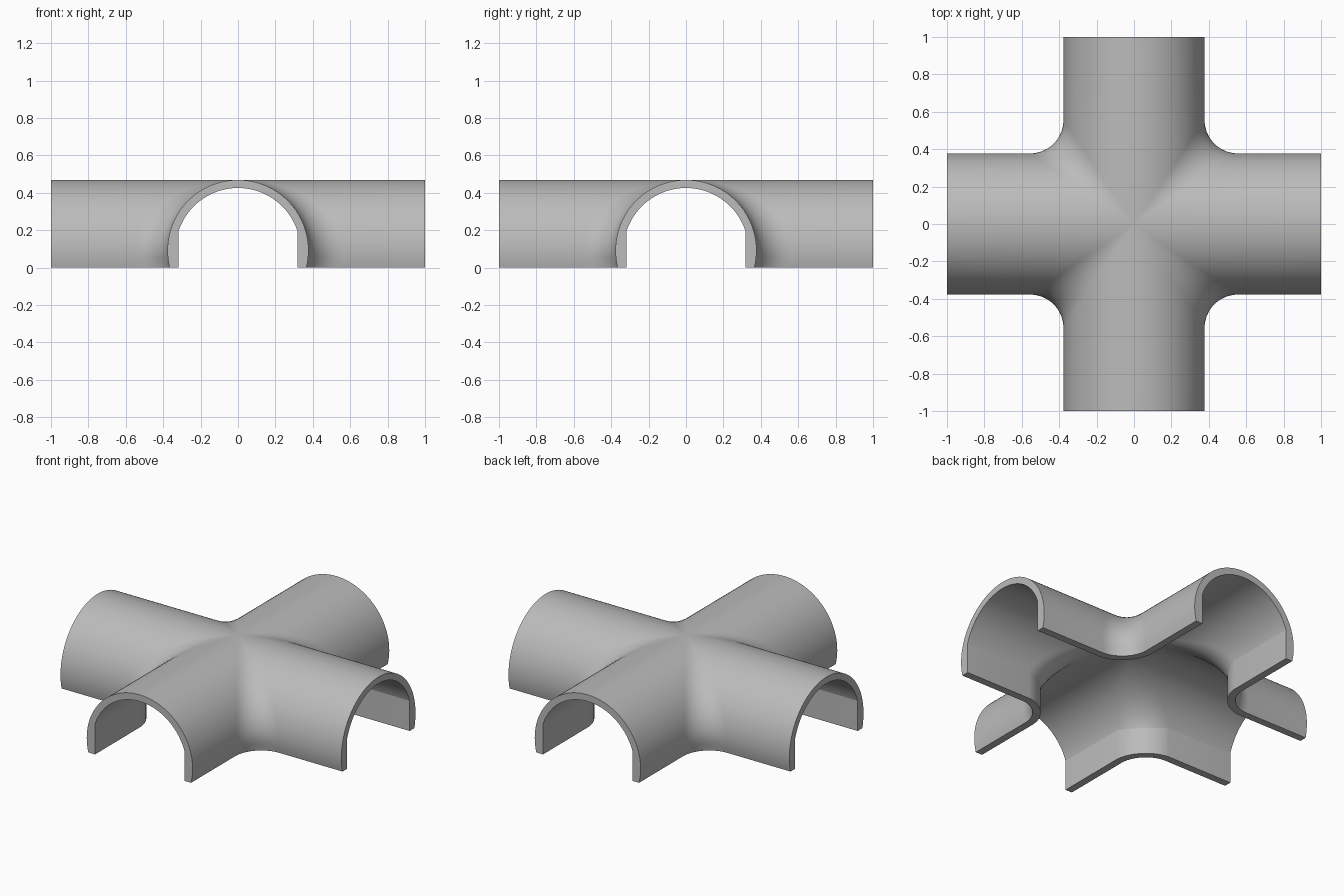
import bpy, bmesh
from math import sin, cos, asin, acos, pi
from mathutils import Vector

if "Cube" in bpy.data.objects:
    bpy.data.objects.remove(bpy.data.objects["Cube"])

ZC = 0.092        # height of the arm axes
R_OUT = 0.377     # outer vault radius
R_IN = 0.334      # inner vault radius
WALL = 0.318      # half width of the straight inner walls
FILLET = 0.18     # rounding radius between neighbouring arms
ROWS, ARC = 30, 14


def row(radius, theta):
    """One strand of a quadrant: arm end, rounded corner, next arm end."""
    c, s = cos(theta), sin(theta)
    reach = R_OUT + FILLET
    ball = reach - radius
    centre = Vector((reach * c, reach * c, ZC + reach * s))
    u, v = Vector((c, 0, s)), Vector((0, c, s))
    phi = acos(min(1, s * s))
    pts = [Vector((radius * c, 1, ZC + radius * s))]
    for i in range(ARC + 1):
        t = i / ARC
        if phi < 1e-5:
            d = u
        else:
            d = (u * sin((1 - t) * phi) + v * sin(t * phi)) / sin(phi)
        pts.append(centre - ball * d)
    pts.append(Vector((1, radius * c, ZC + radius * s)))
    return pts


def flat(pts):
    return [Vector((p.x, p.y, 0)) for p in pts]


# Strands running from the outer crown down, under the rim and up inside
low = -asin(ZC / R_OUT)
spring = acos(WALL / R_IN)
rows = [row(R_OUT, pi / 2 + (low - pi / 2) * i / ROWS) for i in range(ROWS + 1)]
rows[-1] = flat(rows[-1])
inner = [row(R_IN, spring + (pi / 2 - spring) * i / ROWS) for i in range(ROWS + 1)]
rows += [flat(inner[0])] + inner

# Four mirrored quadrants
bm = bmesh.new()
for sx in (1, -1):
    for sy in (1, -1):
        grid = [[bm.verts.new((p.x * sx, p.y * sy, p.z)) for p in r] for r in rows]
        for a, b in zip(grid, grid[1:]):
            for j in range(len(a) - 1):
                bm.faces.new((a[j], a[j + 1], b[j + 1], b[j]))
        # flat arm ends
        for col in (0, -1):
            bm.faces.new([r[col] for r in grid])

bmesh.ops.remove_doubles(bm, verts=bm.verts, dist=1e-4)
bmesh.ops.dissolve_degenerate(bm, edges=bm.edges, dist=1e-5)
bmesh.ops.recalc_face_normals(bm, faces=bm.faces)

mesh = bpy.data.meshes.new("crossing_tunnel")
bm.to_mesh(mesh)
bm.free()
obj = bpy.data.objects.new("crossing_tunnel", mesh)
bpy.context.collection.objects.link(obj)

# Mid grey surface
grey = bpy.data.materials.new("mid_grey")
grey.diffuse_color = (0.5, 0.5, 0.5, 1)
grey.use_nodes = True
grey.node_tree.nodes["Principled BSDF"].inputs["Base Color"].default_value = grey.diffuse_color
mesh.materials.append(grey)

bpy.context.view_layer.objects.active = obj
obj.select_set(True)
bpy.ops.object.shade_smooth_by_angle(angle=0.28)
